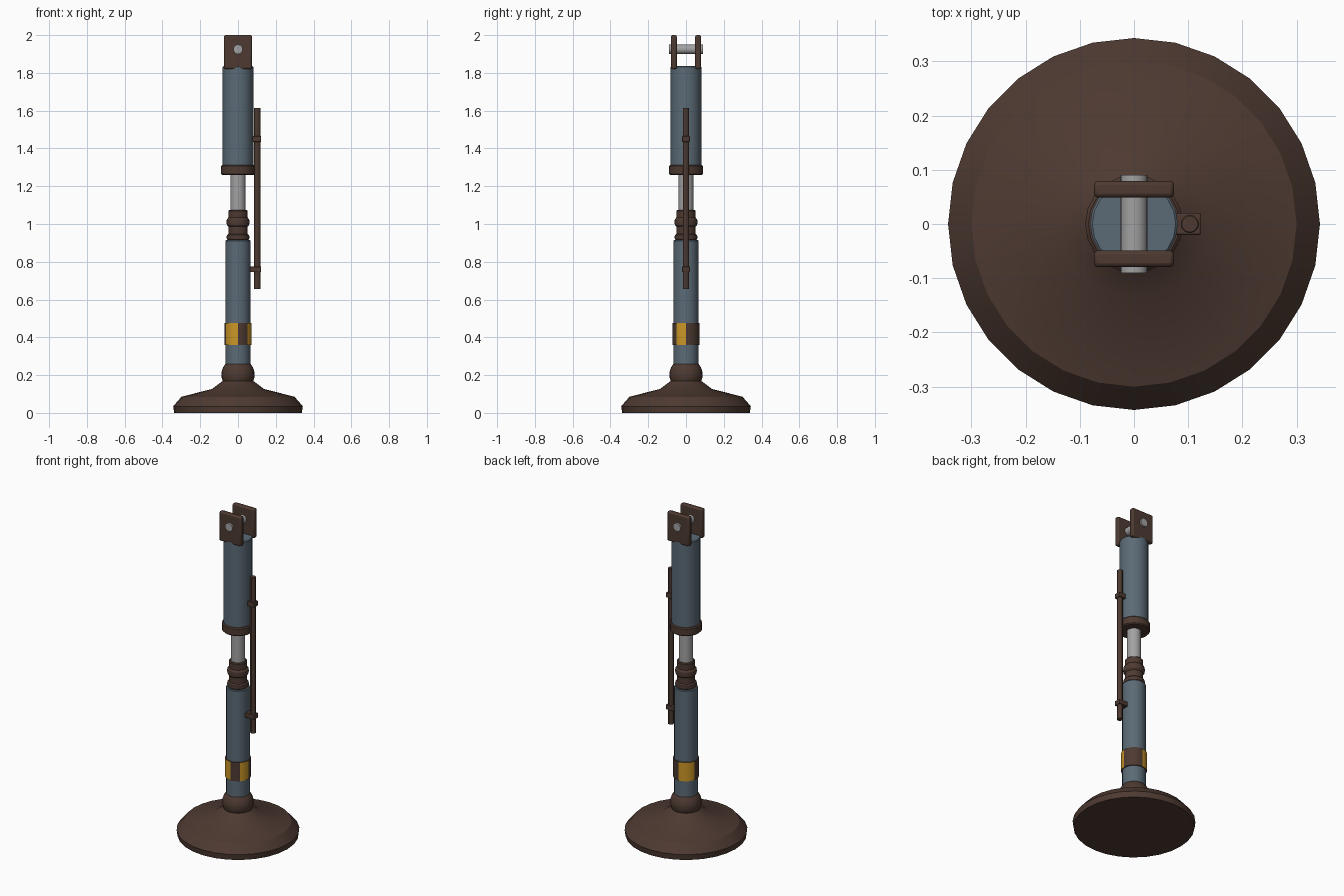
import bpy, bmesh, math
from mathutils import Matrix

cube = bpy.data.objects.get("Cube")
if cube:
    bpy.data.objects.remove(cube, do_unlink=True)


def material(name, color):
    m = bpy.data.materials.new(name)
    m.use_nodes = True
    m.diffuse_color = (*color, 1)
    m.node_tree.nodes["Principled BSDF"].inputs["Base Color"].default_value = (*color, 1)
    return m


BROWN = material("dark brown metal", (0.075, 0.042, 0.031))
SLATE = material("slate blue paint", (0.105, 0.145, 0.18))
STEEL = material("bright steel", (0.36, 0.36, 0.36))
YELLOW = material("hazard yellow", (0.60, 0.31, 0.02))


def finish(name, bm, *mats):
    bmesh.ops.recalc_face_normals(bm, faces=bm.faces)
    mesh = bpy.data.meshes.new(name)
    bm.to_mesh(mesh)
    bm.free()
    obj = bpy.data.objects.new(name, mesh)
    bpy.context.collection.objects.link(obj)
    for m in mats:
        mesh.materials.append(m)
    bpy.ops.object.select_all(action="DESELECT")
    obj.select_set(True)
    bpy.context.view_layer.objects.active = obj
    bpy.ops.object.shade_smooth_by_angle(angle=math.radians(30))
    return obj


def lathe(name, profile, sides, *mats):
    """Turn a (radius, height) profile around z and cap both ends."""
    bm = bmesh.new()
    rings = []
    for r, z in profile:
        angles = [math.tau * i / sides for i in range(sides)]
        rings.append([bm.verts.new((r * math.cos(a), r * math.sin(a), z)) for a in angles])
    for low, high in zip(rings, rings[1:]):
        for i in range(sides):
            j = (i + 1) % sides
            bm.faces.new((low[i], low[j], high[j], high[i]))
    bm.faces.new(rings[0])
    bm.faces.new(rings[-1])
    return finish(name, bm, *mats)


def tube(name, r, z0, z1, sides, mat, bevel=0.004):
    return lathe(name, [(r - bevel, z0), (r, z0 + bevel), (r, z1 - bevel), (r - bevel, z1)], sides, mat)


def box(name, center, size, mat, bevel):
    bm = bmesh.new()
    bmesh.ops.create_cube(bm, size=1, matrix=Matrix.Translation(center) @ Matrix.Diagonal((*size, 1)))
    obj = finish(name, bm, mat)
    mod = obj.modifiers.new("soft edges", "BEVEL")
    mod.width, mod.segments = bevel, 2
    return obj


# Foot pad and ball joint
lathe("foot_pad", [(0.338, 0), (0.343, 0.035), (0.30, 0.085), (0.137, 0.127), (0.082, 0.168)], 28, BROWN)
bm = bmesh.new()
bmesh.ops.create_uvsphere(bm, u_segments=24, v_segments=14, radius=0.088,
                          matrix=Matrix.Translation((0, 0, 0.202)))
finish("ball_joint", bm, BROWN)

# Lower leg with its warning band
tube("lower_leg", 0.066, 0.25, 0.915, 24, SLATE)
band = lathe("warning_band", [(0.072, 0.36), (0.072, 0.475)], 24, BROWN, YELLOW)
yellow_arcs = [(-150, -90), (-45, 0), (90, 165)]
for face in band.data.polygons:
    angle = math.degrees(math.atan2(face.center.y, face.center.x))
    if abs(face.normal.z) < 0.5 and any(a < angle < b for a, b in yellow_arcs):
        face.material_index = 1

# Gland seals around the piston
lathe("seal_core", [(0.051, 0.90), (0.051, 1.07), (0.046, 1.075)], 24, BROWN)
for name, z, h in (("lower_seal", 0.93, 0.018), ("upper_seal", 1.01, 0.024)):
    lathe(name, [(0.051, z - h), (0.059, z - h * 0.6), (0.061, z),
                 (0.059, z + h * 0.6), (0.051, z + h)], 24, BROWN)
tube("piston_rod", 0.04, 1.0, 1.30, 24, STEEL, 0.001)

# Upper housing and its collar
tube("housing_collar", 0.09, 1.26, 1.312, 20, BROWN, 0.006)
tube("upper_housing", 0.081, 1.30, 1.836, 20, SLATE)

# Mounting fork and pin
for side, name in ((-1, "front_lug"), (1, "back_lug")):
    box(name, (0, side * 0.064, 1.91), (0.148, 0.031, 0.18), BROWN, 0.008)
bm = bmesh.new()
bmesh.ops.create_cone(bm, cap_ends=True, segments=20, radius1=0.025, radius2=0.025, depth=0.18,
                      matrix=Matrix.Translation((0, 0, 1.925)) @ Matrix.Rotation(math.pi / 2, 4, "X"))
finish("mounting_pin", bm, STEEL)

# Side hydraulic line held by two brackets
line = tube("hydraulic_line", 0.017, 0.655, 1.615, 12, BROWN, 0.002)
line.location.x = 0.103
for name, z in (("lower_bracket", 0.76), ("upper_bracket", 1.45)):
    box(name, (0.092, 0, z), (0.062, 0.04, 0.03), BROWN, 0.003)
